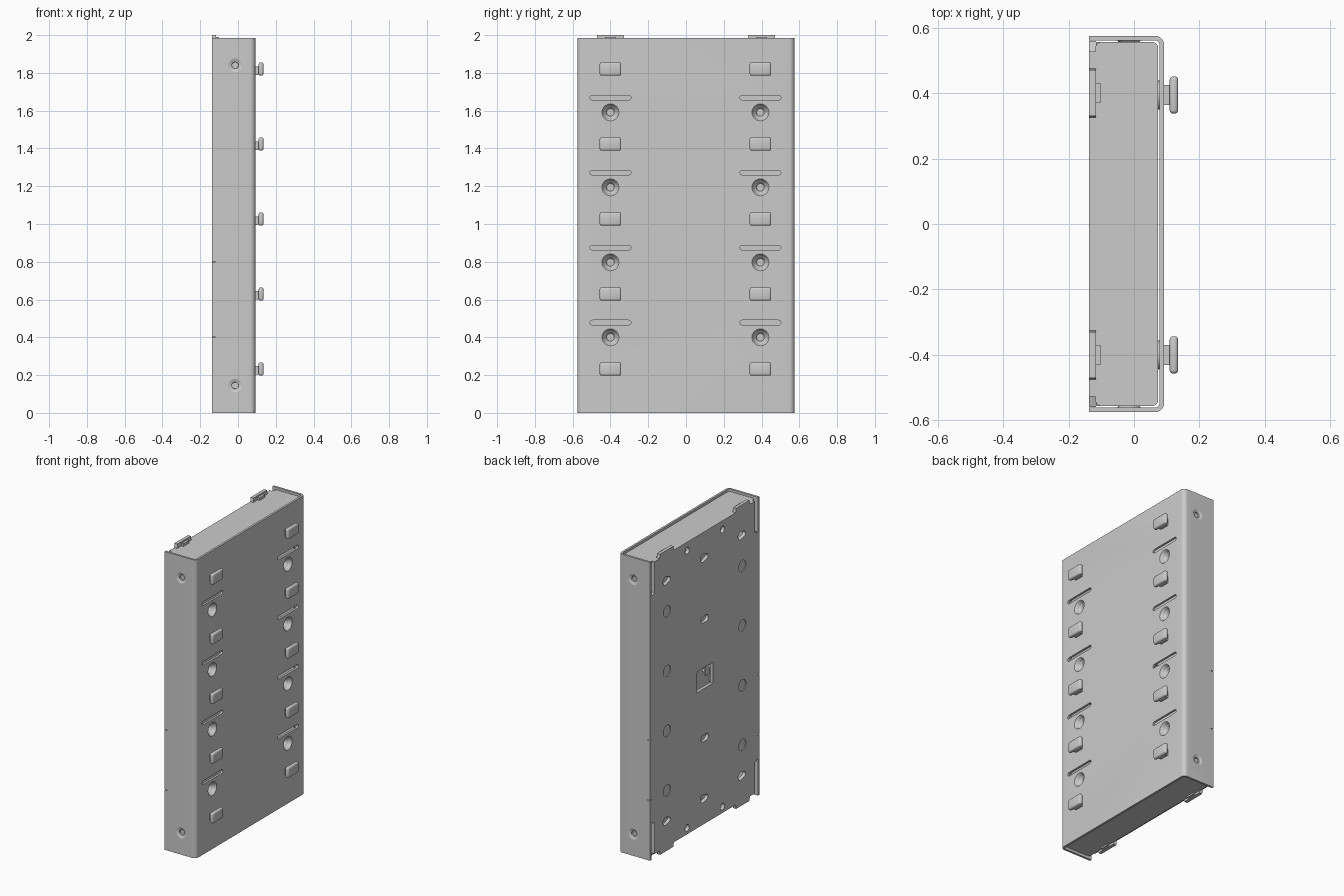
import bpy, bmesh, math
from mathutils import Vector

if "Cube" in bpy.data.objects:
    bpy.data.objects.remove(bpy.data.objects["Cube"])

def place(axis, u, v, w):
    # 2D profile (u, v) plus depth w along the chosen axis
    return {'x': (w, u, v), 'y': (u, w, v), 'z': (u, v, w)}[axis]

def prism(bm, pts, axis, a, b):
    lo = [bm.verts.new(place(axis, u, v, a)) for u, v in pts]
    hi = [bm.verts.new(place(axis, u, v, b)) for u, v in pts]
    fs = [bm.faces.new(lo), bm.faces.new(hi[::-1])]
    n = len(pts)
    for i in range(n):
        fs.append(bm.faces.new((lo[i], hi[i], hi[(i + 1) % n], lo[(i + 1) % n])))
    bmesh.ops.recalc_face_normals(bm, faces=fs)

def rect(u0, u1, v0, v1):
    return [(u0, v0), (u1, v0), (u1, v1), (u0, v1)]

def arc(cx, cy, r, a0, a1, n):
    return [(cx + r * math.cos(math.radians(a0 + (a1 - a0) * i / n)),
             cy + r * math.sin(math.radians(a0 + (a1 - a0) * i / n))) for i in range(n + 1)]

def circle(cx, cy, r, n=24):
    return arc(cx, cy, r, 0, 360, n)[:-1]

def pill(cx, cy, d, r0, r1):
    # rounded slot, or teardrop keyhole when the radii differ
    return arc(cx - d, cy, r0, 90, 270, 8) + arc(cx + d, cy, r1, -90, 90, 8)

def finish(name, bm, smooth=True):
    me = bpy.data.meshes.new(name)
    bm.to_mesh(me)
    bm.free()
    ob = bpy.data.objects.new(name, me)
    bpy.context.collection.objects.link(ob)
    bpy.ops.object.select_all(action='DESELECT')
    ob.select_set(True)
    bpy.context.view_layer.objects.active = ob
    if smooth:
        bpy.ops.object.shade_smooth_by_angle(angle=math.radians(30))
    return ob

def cut(ob, bm):
    cutter = finish("cutter", bm, False)
    cutter.hide_render = True
    bpy.context.view_layer.objects.active = ob
    m = ob.modifiers.new("cut", 'BOOLEAN')
    m.operation, m.solver, m.object = 'DIFFERENCE', 'EXACT', cutter
    bpy.ops.object.modifier_apply(modifier=m.name)
    bpy.data.objects.remove(cutter)

def cup(name, centre, normal, prof):
    # lathed recess: profile of (radius, height along normal)
    bm = bmesh.new()
    q = Vector((0, 0, 1)).rotation_difference(Vector(normal))
    n, rings = 24, []
    for r, h in prof:
        if r == 0:
            rings.append([bm.verts.new(q @ Vector((0, 0, h)) + Vector(centre))])
        else:
            rings.append([bm.verts.new(q @ Vector((u, v, h)) + Vector(centre)) for u, v in circle(0, 0, r, n)])
    for a, b in zip(rings, rings[1:] + rings[:1]):
        for i in range(n):
            f = [a[i % len(a)], a[(i + 1) % len(a)], b[(i + 1) % len(b)], b[i % len(b)]]
            f = list(dict.fromkeys(f))
            if len(f) > 2:
                bm.faces.new(f)
    bmesh.ops.recalc_face_normals(bm, faces=bm.faces)
    finish(name, bm)

XB, XF, W, T, H = -0.138, 0.092, 0.575, 0.014, 1.985
SIDES = (-0.4, 0.394)
DIMPLES = [0.4 + 0.397 * i for i in range(4)]
HOOKS = [0.232 + 0.397 * i for i in range(5)]

# U-shaped sheet cover
R = 0.028
outer = [(XB, -W)] + arc(XF - R, -W + R, R, -90, 0, 6) + arc(XF - R, W - R, R, 0, 90, 6) + [(XB, W)]
inner = [(XB, W - T)] + arc(XF - R, W - R, R - T, 90, 0, 6) + arc(XF - R, -W + R, R - T, 0, -90, 6) + [(XB, -W + T)]
bm = bmesh.new()
prism(bm, outer + inner, 'z', 0, H)
cover = finish("cover", bm, False)

# openings in the cover: slots, dimple seats, side screw seats, edge slits
bm = bmesh.new()
for y in SIDES:
    for z in DIMPLES:
        prism(bm, pill(y, z + 0.078, 0.096, 0.0125, 0.0125), 'x', 0.06, 0.12)
        prism(bm, circle(y, z, 0.045), 'x', 0.06, 0.12)
for s in (-1, 1):
    for z in (0.145, 1.84):
        prism(bm, circle(-0.015, z, 0.036), 'y', s * 0.54, s * 0.6)
    for z in (0.4, 0.8):
        prism(bm, rect(-0.15, -0.118, z - 0.002, z + 0.002), 'y', s * 0.54, s * 0.6)
cut(cover, bm)
bpy.ops.object.select_all(action='DESELECT')
cover.select_set(True)
bpy.context.view_layer.objects.active = cover
bpy.ops.object.shade_smooth_by_angle(angle=math.radians(30))

# recessed dimples and screw seats
for y in SIDES:
    for z in DIMPLES:
        cup("front_dimple", (XF, y, z), (1, 0, 0),
            [(0.045, 0), (0.041, -0.004), (0.033, -0.022), (0.03, -0.024), (0.023, -0.034),
             (0.02, -0.045), (0, -0.045), (0, -0.052), (0.036, -0.04), (0.045, -T)])
for s in (-1, 1):
    for z in (0.145, 1.84):
        cup("screw_seat", (-0.015, s * W, z), (0, s, 0),
            [(0.036, 0), (0.018, -0.007), (0.017, -0.018), (0, -0.018), (0, -0.024), (0.03, -0.02), (0.036, -T)])

# hooks: short stem and rounded head
for y in SIDES:
    for z in HOOKS:
        bm = bmesh.new()
        prism(bm, rect(y - 0.057, y + 0.057, z - 0.035, z + 0.036), 'x', 0.109, 0.135)
        bmesh.ops.bevel(bm, geom=bm.edges[:], offset=0.011, segments=3, profile=0.5, affect='EDGES')
        prism(bm, rect(y - 0.03, y + 0.03, z - 0.03, z + 0.015), 'x', 0.085, 0.115)
        finish("hook", bm)

# back plate outline with corner tabs, mirrored about the middle
q = [(0.325, 0.972), (0.33, 1.0), (0.47, 1.0), (0.475, 0.972), (0.527, 0.972), (0.527, 0.765), (0.559, 0.755)]
tr = [(y, 1 + z) for y, z in q]
br = [(y, 1 - z) for y, z in q[::-1]]
half = tr + br
bm = bmesh.new()
prism(bm, half + [(-y, z) for y, z in half[::-1]], 'x', XB, -0.116)
plate = finish("back_plate", bm, False)

# plate openings: keyholes, round holes, centre window, shallow knockouts
bm = bmesh.new()
X0, X1 = -0.16, -0.1
for z in (0.2, 1.8):
    for y in (-0.395, 0, 0.395):
        prism(bm, pill(y, z, 0.017, 0.017, 0.027), 'x', X0, X1)
for z in (0.6, 1.39):
    prism(bm, pill(0, z, 0.017, 0.022, 0.022), 'x', X0, X1)
for y in (-0.185, 0.185):
    for z in (0.07, 1.915):
        prism(bm, circle(y, z, 0.022), 'x', X0, X1)
prism(bm, [(-0.088, 0.93), (0.088, 0.93), (0.088, 1.05), (0.068, 1.07), (-0.088, 1.07)], 'x', X0, X1)
for y in (-0.396, 0.396):
    for z in DIMPLES:
        prism(bm, circle(y, z, 0.038), 'x', X0, XB + 0.005)
cut(plate, bm)

# latch tongue inside the centre window
bm = bmesh.new()
prism(bm, rect(-0.06, -0.02, 1.0, 1.075), 'x', -0.13, -0.12)
finish("window_tongue", bm)

# tray end walls, set just inside the cover
for z0, z1, name in ((0.014, 0.028, "bottom_wall"), (1.958, 1.972, "top_wall")):
    bm = bmesh.new()
    c = 0.018
    prof = (arc(-0.118 + c, -0.556 + c, c, 180, 270, 4) + arc(0.074 - c, -0.556 + c, c, 270, 360, 4)
            + arc(0.074 - c, 0.556 - c, c, 0, 90, 4) + arc(-0.118 + c, 0.556 - c, c, 90, 180, 4))
    prism(bm, prof, 'z', z0, z1)
    finish(name, bm)

# tray side flanges and small tab stiffeners
for s in (-1, 1):
    bm = bmesh.new()
    prism(bm, rect(-0.116, 0.03, 0.03, 1.955), 'y', s * 0.545, s * 0.556)
    finish("side_flange", bm)
    for z0, z1 in ((0.004, 0.02), (1.966, 1.99)):
        bm = bmesh.new()
        prism(bm, rect(s * 0.4 - 0.029, s * 0.4 + 0.029, z0, z1), 'x', -0.117, -0.101)
        finish("tab_stiffener", bm)
